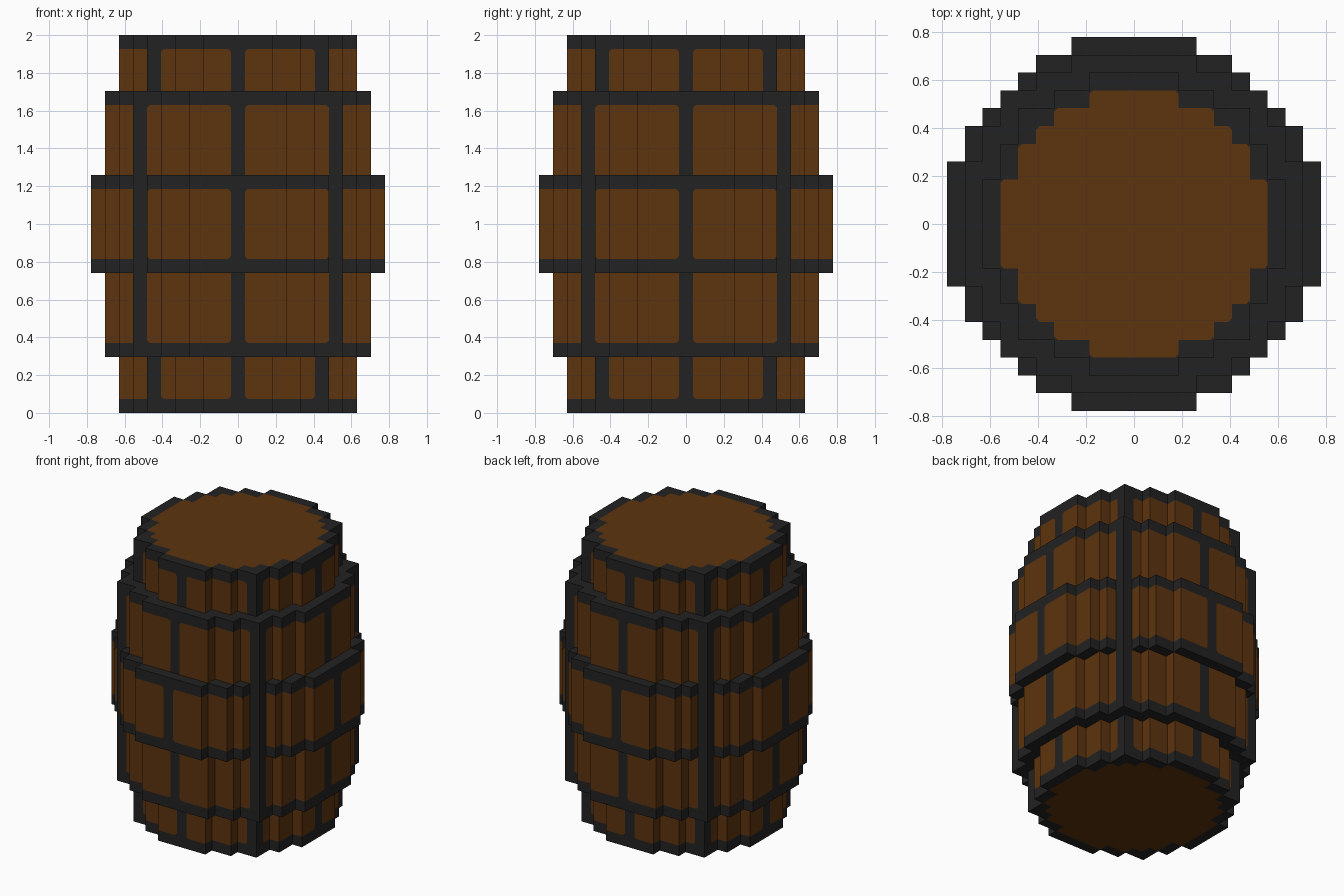
import bpy, bmesh
from mathutils import Matrix, Vector

cube = bpy.data.objects.get("Cube")
if cube:
    bpy.data.objects.remove(cube, do_unlink=True)

U = 2 / 27          # one block; the barrel is 27 blocks tall
DIRS = [(1, 0), (0, 1), (-1, 0), (0, -1)]


def material(name, rgb):
    m = bpy.data.materials.new(name)
    m.use_nodes = True
    m.diffuse_color = (*rgb, 1)
    m.node_tree.nodes["Principled BSDF"].inputs["Base Color"].default_value = (*rgb, 1)
    return m


WOOD = material("brown_wood", (0.110, 0.034, 0.0045))
IRON = material("dark_iron", (0.016, 0.016, 0.016))


def disc(r, corner=None):
    """Blocks of a stepped circle, optionally with the four diagonal corners filled."""
    span = range(-r, r + 1)
    cells = {(i, j) for i in span for j in span if i * i + j * j <= (r + 0.5) ** 2}
    if corner:
        cells |= {(a * corner, b * corner) for a in (-1, 1) for b in (-1, 1)}
    return cells


def add_face(bm, pts):
    bm.faces.new([bm.verts.new(Vector(p) * U) for p in pts])


def add_walls(bm, cells, solid, z0, z1):
    """Outer side faces of the given blocks, where no neighbour of solid hides them."""
    for i, j in sorted(cells):
        for dx, dy in DIRS:
            if (i + dx, j + dy) not in solid:
                cx, cy, tx, ty = i + dx / 2, j + dy / 2, -dy / 2, dx / 2
                a, b = (cx - tx, cy - ty), (cx + tx, cy + ty)
                add_face(bm, [(*a, z0), (*b, z0), (*b, z1), (*a, z1)])


def add_cap(bm, cells, z, up):
    """Flat faces over the given blocks, looking up or down."""
    for i, j in sorted(cells):
        c = [(i + a, j + b, z) for a, b in ((-.5, -.5), (.5, -.5), (.5, .5), (-.5, .5))]
        add_face(bm, c if up else c[::-1])


def finish(name, bm, mat, merge=True):
    if merge:
        bmesh.ops.remove_doubles(bm, verts=bm.verts, dist=1e-4)
        bmesh.ops.dissolve_limit(bm, angle_limit=0.01, verts=bm.verts, edges=bm.edges)
    me = bpy.data.meshes.new(name)
    bm.to_mesh(me)
    bm.free()
    me.materials.append(mat)
    ob = bpy.data.objects.new(name, me)
    bpy.context.collection.objects.link(ob)
    return ob


SMALL, MID, BIG, HEAD = disc(8), disc(9, 7), disc(10), disc(7)

# Tiers: name, blocks, radius, diagonal bar column, bottom, top of the wooden wall
TIERS = [
    ("bottom", SMALL, 8, 6, 1, 4),
    ("lower", MID, 9, 7, 5, 10),
    ("middle", BIG, 10, 7, 11, 16),
    ("upper", MID, 9, 7, 17, 22),
    ("top", SMALL, 8, 6, 23, 26),
]
# Hoops: name, blocks, bottom, exposed ring, ring looks up
HOOPS = [
    ("bottom_rim", SMALL, 0, SMALL - HEAD, False),
    ("lower_hoop", MID, 4, MID - SMALL, False),
    ("lower_middle_hoop", BIG, 10, BIG - MID, False),
    ("upper_middle_hoop", BIG, 16, BIG - MID, True),
    ("upper_hoop", MID, 22, MID - SMALL, True),
    ("top_rim", SMALL, 26, SMALL - HEAD, True),
]

# Wooden staves and upright iron bars of each tier
for name, cells, r, c, z0, z1 in TIERS:
    bars = {(dx * r, dy * r) for dx, dy in DIRS}
    bars |= {(a * c, b * c) for a in (-1, 1) for b in (-1, 1)}
    bm = bmesh.new()
    add_walls(bm, cells - bars, cells, z0, z1)
    finish(name + "_staves", bm, WOOD)
    bm = bmesh.new()
    add_walls(bm, bars, cells, z0, z1)
    finish(name + "_bars", bm, IRON)

# Iron hoops with their exposed ledges
for name, cells, z, ring, up in HOOPS:
    bm = bmesh.new()
    add_walls(bm, cells, cells, z, z + 1)
    add_cap(bm, ring, z + 1 if up else z, up)
    finish(name, bm, IRON)

# Wooden heads
for name, z, up in (("bottom_head", 0, False), ("top_head", 27, True)):
    bm = bmesh.new()
    add_cap(bm, HEAD, z, up)
    finish(name, bm, WOOD)

# Small iron fillets where the bars meet the hoops
F, LIFT = 0.2, 0.02
bm = bmesh.new()
for name, cells, r, c, z0, z1 in TIERS:
    ends = []
    if name in ("bottom", "lower", "middle"):
        ends.append((z0, 1))
    if name in ("middle", "upper", "top"):
        ends.append((z1, -1))
    for col, edge, s in ((1, 0.5, 1), (c - 1, c - 0.5, -1)):
        y = -max(j for i, j in cells if i == col) - 0.5 - LIFT
        for z, sz in ends:
            for mx in (-1, 1):
                tri = [(mx * edge, y, z), (mx * (edge + s * F), y, z), (mx * edge, y, z + sz * F)]
                if mx * s * sz < 0:
                    tri.reverse()
                for k in range(4):
                    turn = Matrix.Rotation(k * 1.5707963, 3, 'Z')
                    add_face(bm, [turn @ Vector(p) for p in tri])
finish("bar_fillets", bm, IRON, merge=False)

# Fillets in the stepped corners of both heads
bm = bmesh.new()
for i, j in sorted(HEAD):
    for a in (-1, 1):
        for b in (-1, 1):
            if (i + a, j) not in HEAD and (i, j + b) not in HEAD:
                x, y = i + a / 2, j + b / 2
                for z, up in ((27 + LIFT / 4, True), (-LIFT / 4, False)):
                    tri = [(x, y, z), (x - a * F, y, z), (x, y - b * F, z)]
                    if (a * b > 0) != up:
                        tri.reverse()
                    add_face(bm, tri)
finish("head_fillets", bm, IRON, merge=False)
